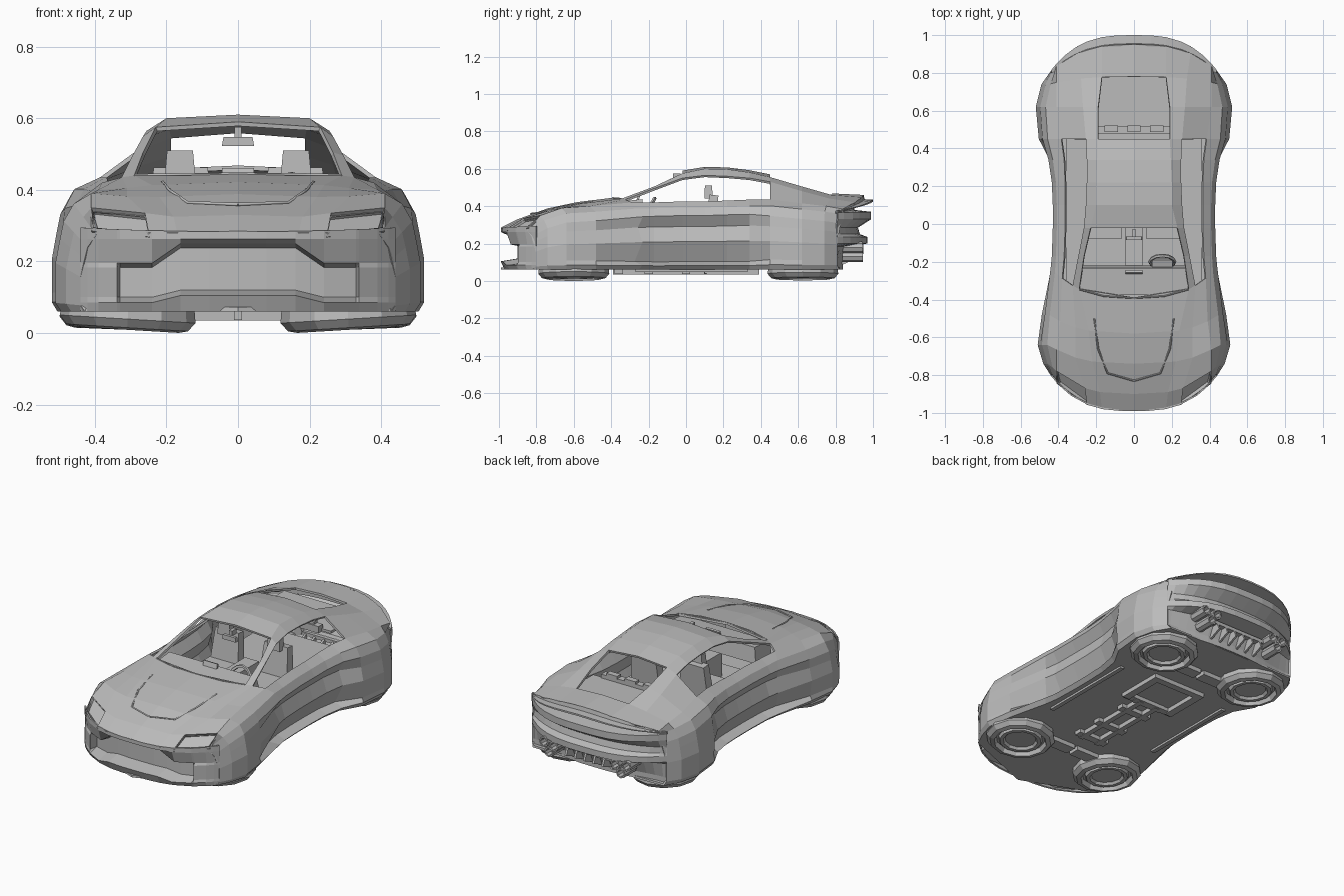
import bpy, bmesh, math
from mathutils import Matrix

cube = bpy.data.objects.get("Cube")
if cube:
    bpy.data.objects.remove(cube, do_unlink=True)

grey = bpy.data.materials.new("plain_grey")
grey.use_nodes = True
grey.diffuse_color = (0.5, 0.5, 0.5, 1)
for node in grey.node_tree.nodes:
    if node.type == 'BSDF_PRINCIPLED':
        node.inputs["Base Color"].default_value = (0.5, 0.5, 0.5, 1)
        node.inputs["Roughness"].default_value = 0.6


def finish(name, bm, mirror=False, thickness=0):
    mesh = bpy.data.meshes.new(name)
    bm.to_mesh(mesh)
    bm.free()
    mesh.materials.append(grey)
    ob = bpy.data.objects.new(name, mesh)
    bpy.context.collection.objects.link(ob)
    if mirror:
        m = ob.modifiers.new("mirror", 'MIRROR')
        m.merge_threshold = 0.0005
    if thickness:
        s = ob.modifiers.new("thickness", 'SOLIDIFY')
        s.thickness = thickness
        s.offset = -1
    return ob


def box(name, centre, size, tilt=0, mirror=False, taper=1):
    bm = bmesh.new()
    bmesh.ops.create_cube(bm, size=1)
    for v in bm.verts:
        if v.co.z > 0:
            v.co.x *= taper
            v.co.y *= taper
    rot = Matrix.Rotation(tilt, 4, 'X')
    bm.transform(Matrix.Translation(centre) @ rot @ Matrix.Diagonal((*size, 1)))
    return finish(name, bm, mirror)


def lathe(name, profile, matrix, sides=12):
    bm = bmesh.new()
    vs = [bm.verts.new((r, 0, z)) for r, z in profile]
    es = [bm.edges.new(p) for p in zip(vs, vs[1:])]
    bmesh.ops.spin(bm, geom=vs + es, cent=(0, 0, 0), axis=(0, 0, 1),
                   angle=2 * math.pi, steps=sides)
    bmesh.ops.remove_doubles(bm, verts=bm.verts, dist=0.0001)
    bmesh.ops.recalc_face_normals(bm, faces=bm.faces)
    bm.transform(matrix)
    return finish(name, bm, mirror=True)


def plan(x):
    """How far the rounded nose or tail bulges at a given x, from 0 to 1."""
    return max(0, 1 - (abs(x) / 0.45) ** 3)


# Body shell: half cross-sections joined from nose to tail.
# Each row: y, half width, door shape, belt x z, rail x z, inner rail x z, centre z
stations = [
    (-.79, .44, 0, .405, .295, .25, .28, .17, .28, .285),
    (-.74, .48, 0, .41, .35, .26, .335, .18, .325, .33),
    (-.64, .51, 0, .41, .39, .31, .382, .22, .38, .388),
    (-.48, .49, .2, .39, .40, .31, .405, .24, .413, .422),
    (-.22, .445, .8, .38, .42, .325, .435, .29, .44, .445),
    (-.17, .435, 1, .37, .42, .295, .495, .265, .505, .52),
    (-.02, .43, 1, .365, .425, .265, .55, .23, .575, .59),
    (.1, .43, 1, .365, .425, .255, .565, .20, .60, .61),
    (.22, .435, 1, .365, .43, .25, .56, .20, .597, .607),
    (.34, .455, .9, .37, .435, .25, .55, .195, .58, .592),
    (.45, .505, .1, .385, .435, .255, .53, .19, .555, .57),
    (.62, .52, 0, .41, .415, .27, .48, .19, .505, .515),
    (.74, .49, 0, .41, .40, .28, .44, .17, .46, .468),
    (.80, .44, 0, .41, .385, .3, .42, .17, .447, .46),
]
bows = [-.2, -.16, -.1, -.1, -.17, 0, 0, 0, 0, 0, 0, 0, .04, .15]
hip = [(.97, .06), (1, .085), (1, .11), (1, .2), (.975, .27), (.955, .32), (.9, .37)]
door = [(.93, .06), (.98, .08), (.86, .1), (.98, .2), (.92, .275), (1, .33), (.95, .37)]

bm = bmesh.new()
rings = []
for (y, w, d, bx, bz, rx, rz, tx, tz, cz), bow in zip(stations, bows):
    points = [(0, .06)]
    for (hx, hz), (dx, dz) in zip(hip, door):
        z = hz + (dz - hz) * d
        points.append((w * (hx + (dx - hx) * d), .06 + (z - .06) * (bz - .06) / .34))
    points += [(bx, bz), (rx, rz), (tx, tz), (0, cz)]
    ring = []
    for k, (x, z) in enumerate(points):
        b = bow * .2 if k == 0 and bow > 0 else bow
        ring.append(bm.verts.new((x, y + b * plan(x), z)))
    rings.append(ring)

SIDE, TOP = 8, 10
headlights = []
for i, (a, b) in enumerate(zip(rings, rings[1:])):
    for k in range(len(a) - 1):
        side_window = k == SIDE and 4 <= i < 10
        screen = k == TOP and (i in (4, 5) or i in (10, 11))
        if side_window or screen:
            continue
        f = bm.faces.new((a[k], b[k], b[k + 1], a[k + 1]))
        if k == SIDE and i == 0:
            headlights.append(f)
bmesh.ops.inset_individual(bm, faces=headlights, thickness=.008, depth=0)
bmesh.ops.inset_individual(bm, faces=headlights, thickness=.004, depth=-.022)
finish("body_shell", bm, mirror=True, thickness=.012)


# Nose and tail: rows of (height, setback) swept around the plan curve
def fascia(name, columns, rows_at, y0, bow):
    bm = bmesh.new()
    grid = []
    for x in columns:
        y = y0 + bow * plan(x)
        inward = -math.copysign(1, bow)
        fade = max(0, 1 - (x / .45) ** 4)
        grid.append([bm.verts.new((x, y + inward * s * fade, z)) for z, s in rows_at(x)])
    for a, b in zip(grid, grid[1:]):
        for k in range(len(a) - 1):
            quad = (a[k], b[k], b[k + 1], a[k + 1])
            bm.faces.new(quad if bow < 0 else quad[::-1])
    finish(name, bm, mirror=True, thickness=.008)


def nose_rows(x):
    grille = .25 if x <= .16 else .195
    deep = .09 if x <= .33 else .012
    lip = .11 if x <= .16 else .09
    return [(.06, .02), (lip - .005, 0), (lip + .01, deep), (grille - .012, deep),
            (grille, .025), (.262, 0), (.283 + .012 * (x / .45) ** 2, 0)]


def tail_rows(x):
    top = .46 - .075 * (x / .41) ** 2
    rows = [(.06, .16), (.1, .16), (.185, .12), (.2, .03), (.235, .03), (.25, .07),
            (.285, .08), (.33, .01), (.37, .01), (.38, .1), (.41, .1), (.425, 0),
            (.435, 0), (.437, .045), (.46, .05)]
    squash = (top - .365) / (.46 - .365)
    return [(z if z < .365 else .365 + (z - .365) * squash, s) for z, s in rows]


fascia("front_bumper", (0, .08, .16, .24, .33, .338, .39, .42, .44), nose_rows, -.79, -.2)
fascia("rear_bumper", (0, .09, .17, .25, .31, .36, .41, .44), tail_rows, .8, .2)


# Raised creases on the bonnet and around the windscreen base
def strip(name, points, radius):
    cu = bpy.data.curves.new(name, 'CURVE')
    cu.dimensions = '3D'
    cu.bevel_depth = radius
    cu.bevel_resolution = 0
    sp = cu.splines.new('POLY')
    sp.points.add(len(points) - 1)
    for p, co in zip(sp.points, points):
        p.co = (*co, 1)
    cu.materials.append(grey)
    ob = bpy.data.objects.new(name, cu)
    bpy.context.collection.objects.link(ob)
    ob.modifiers.new("mirror", 'MIRROR')


strip("bonnet_crease", [(.21, -.5, .422), (.19, -.66, .398), (.14, -.79, .364), (0, -.83, .359)], .005)
strip("windscreen_seal", [(0, -.392, .444), (.16, -.382, .443), (.29, -.346, .44)], .004)

# Wheels folded flat against the floor
tyre = [(0, .022), (.085, .022), (.095, .008), (.115, .008), (.122, .026),
        (.135, .026), (.145, 0), (.17, .006), (.19, .03), (.185, .065), (0, .065)]
for end, y, lean in (("front", -.6, -.06), ("rear", .625, -.04)):
    tilt = Matrix.Rotation(lean, 4, 'Y')
    lathe(end + "_wheels", tyre, Matrix.Translation((.31, y, .009)) @ tilt)
    box(end + "_axle_arm", (.09, y * .88, .05), (.16, .07, .03), mirror=True)

# Underbody frame
box("spine_rail", (.055, -.13, .05), (.03, .52, .03), mirror=True)
for y in (-.36, -.2, 0, .12):
    box("cross_member", (0, y, .05), (.2, .045, .025))
box("rear_frame_rail", (.15, .25, .05), (.045, .28, .03), mirror=True)
box("rear_frame_bar", (0, .37, .05), (.34, .04, .03))
box("front_frame_bar", (0, .12, .052), (.34, .04, .025))
box("sill_rail", (.36, .03, .058), (.025, .6, .02), mirror=True)

# Exhausts and diffuser
pipe = [(0, -.04), (.018, -.04), (.021, .05), (.03, .05), (.03, -.06), (0, -.06)]
lay = Matrix.Rotation(-math.pi / 2, 4, 'X')
for x, z in ((.20, .175), (.27, .18), (.235, .13)):
    lathe("exhaust_pipe", pipe, Matrix.Translation((x, .92 - x * .1, z)) @ lay, sides=8)
for x in (.03, .09, .15):
    box("diffuser_fin", (x, .86, .135), (.012, .08, .07), tilt=.4, mirror=True)
box("diffuser_bar", (0, .87, .165), (.5, .05, .02))

# Cabin
box("cabin_floor", (0, .18, .18), (.72, 1.16, .02))
box("dashboard", (0, -.3, .385), (.6, .15, .09), tilt=.1, taper=.95)
box("centre_console", (0, -.07, .26), (.09, .4, .14))
box("dash_screen", (0, -.255, .445), (.09, .012, .03), tilt=-.3)
box("seat_cushion", (.16, .03, .245), (.19, .22, .09), mirror=True)
box("seat_back", (.16, .135, .34), (.19, .06, .24), tilt=-.12, mirror=True, taper=.8)
box("headrest", (.162, .12, .475), (.085, .045, .07), mirror=True, taper=.85)
box("parcel_shelf", (0, .65, .41), (.5, .28, .015))
box("shelf_panel", (0, .5, .42), (.38, .04, .04))
for x in (-.12, 0, .12):
    box("shelf_speaker", (x, .505, .445), (.07, .035, .02))
box("rear_view_mirror", (0, -.075, .535), (.09, .02, .026), taper=.9)
box("mirror_stem", (0, -.05, .56), (.02, .04, .03))

# Steering wheel on the left
bpy.ops.mesh.primitive_torus_add(major_segments=12, minor_segments=5, major_radius=.065,
                                 minor_radius=.01, location=(.15, -.2, .385),
                                 rotation=(math.radians(60), 0, 0))
wheel = bpy.context.object
wheel.name = "steering_wheel"
wheel.data.materials.append(grey)
box("steering_hub", (.15, -.215, .38), (.11, .06, .03), tilt=.3)
